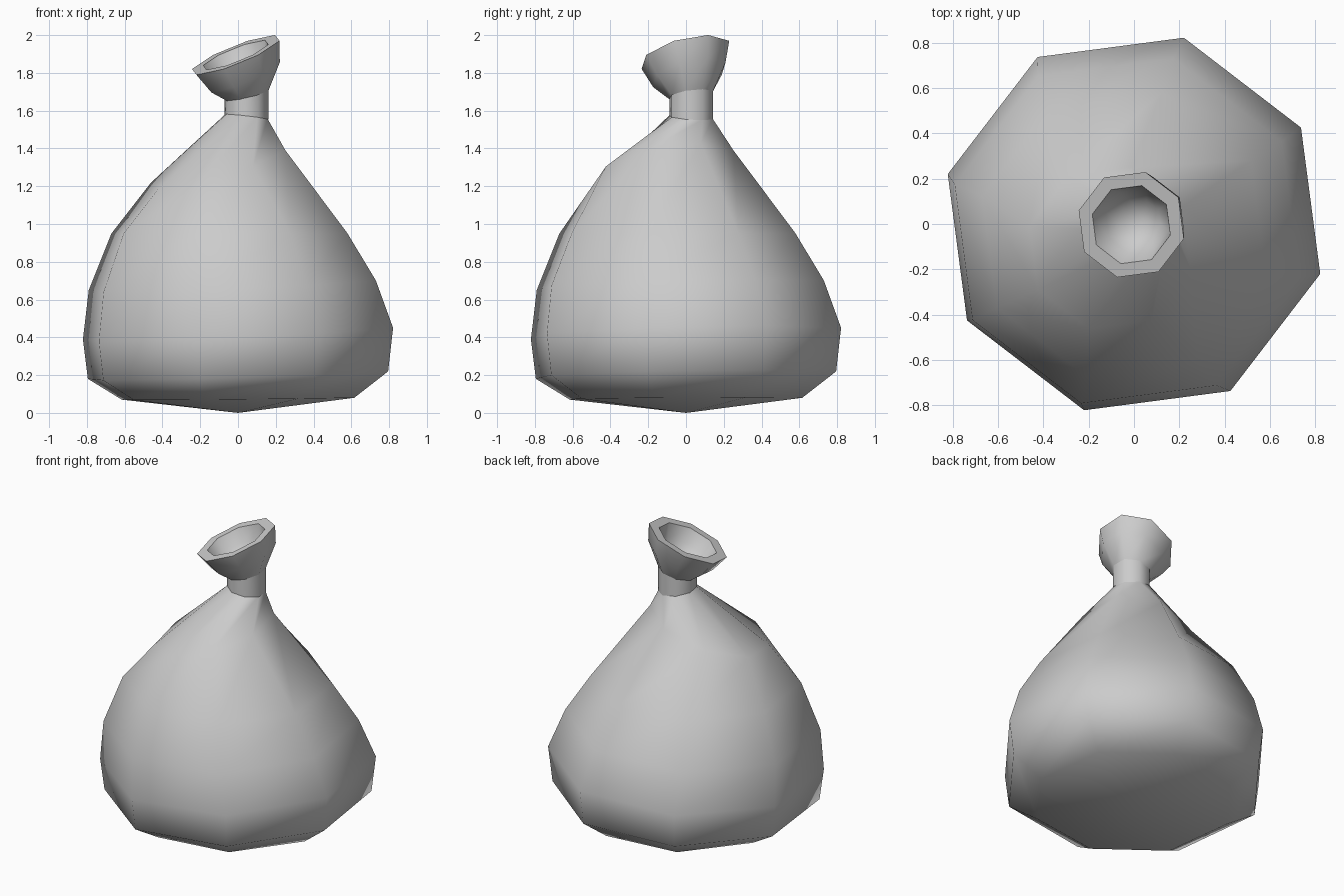
import bpy, bmesh, math

if "Cube" in bpy.data.objects:
    bpy.data.objects.remove(bpy.data.objects["Cube"])

SIDES = 8
LEAN = math.radians(30)  # direction in which the rings tip up


def lathe(name, rings, tip_bottom=None, tip_top=None):
    """Skin octagonal rings given as (centre x, centre y, centre z, radius, slope)."""
    bm = bmesh.new()
    loops = []
    for cx, cy, cz, r, slope in rings:
        loop = []
        for i in range(SIDES):
            a = LEAN + i * math.tau / SIDES
            z = cz + slope * r * math.cos(a - LEAN)
            loop.append(bm.verts.new((cx + r * math.cos(a), cy + r * math.sin(a), z)))
        loops.append(loop)
    for low, high in zip(loops, loops[1:]):
        for i in range(SIDES):
            j = (i + 1) % SIDES
            bm.faces.new((low[i], low[j], high[j], high[i]))
    for tip, loop in ((tip_bottom, loops[0]), (tip_top, loops[-1])):
        if tip:
            v = bm.verts.new(tip)
            for i in range(SIDES):
                bm.faces.new((loop[i], loop[(i + 1) % SIDES], v))
    bmesh.ops.recalc_face_normals(bm, faces=bm.faces)
    mesh = bpy.data.meshes.new(name)
    bm.to_mesh(mesh)
    bm.free()
    obj = bpy.data.objects.new(name, mesh)
    bpy.context.collection.objects.link(obj)
    bpy.ops.object.select_all(action='DESELECT')
    obj.select_set(True)
    bpy.context.view_layer.objects.active = obj
    bpy.ops.object.shade_smooth_by_angle(angle=math.radians(55))
    return obj


# Sagging sack body
lathe("sack_body", [
    (0.0, 0.0, 0.075, 0.637, 0.011),
    (0.0, 0.0, 0.20, 0.823, 0.034),
    (0.0, 0.0, 0.42, 0.85, 0.05),
    (-0.03, -0.03, 0.675, 0.787, 0.045),
    (-0.045, -0.045, 0.95, 0.647, 0.0),
    (-0.105, -0.105, 1.305, 0.368, 0.33),
    (0.045, 0.03, 1.57, 0.115, -0.15),
], tip_bottom=(0, 0, 0))

# Tie band around the neck
lathe("neck_band", [
    (0.045, 0.028, 1.565, 0.12, -0.13),
    (0.045, 0.028, 1.685, 0.12, 0.24),
])

# Tilted, hollow gathered mouth: outside, rim, then inside
lathe("sack_mouth", [
    (0.045, 0.028, 1.68, 0.118, 0.25),
    (0.03, 0.018, 1.79, 0.198, 0.47),
    (-0.012, -0.003, 1.895, 0.24, 0.44),
    (-0.012, -0.003, 1.895, 0.178, 0.44),
    (0.015, 0.01, 1.81, 0.145, 0.45),
    (0.035, 0.02, 1.74, 0.085, 0.35),
], tip_top=(0.04, 0.025, 1.72))
